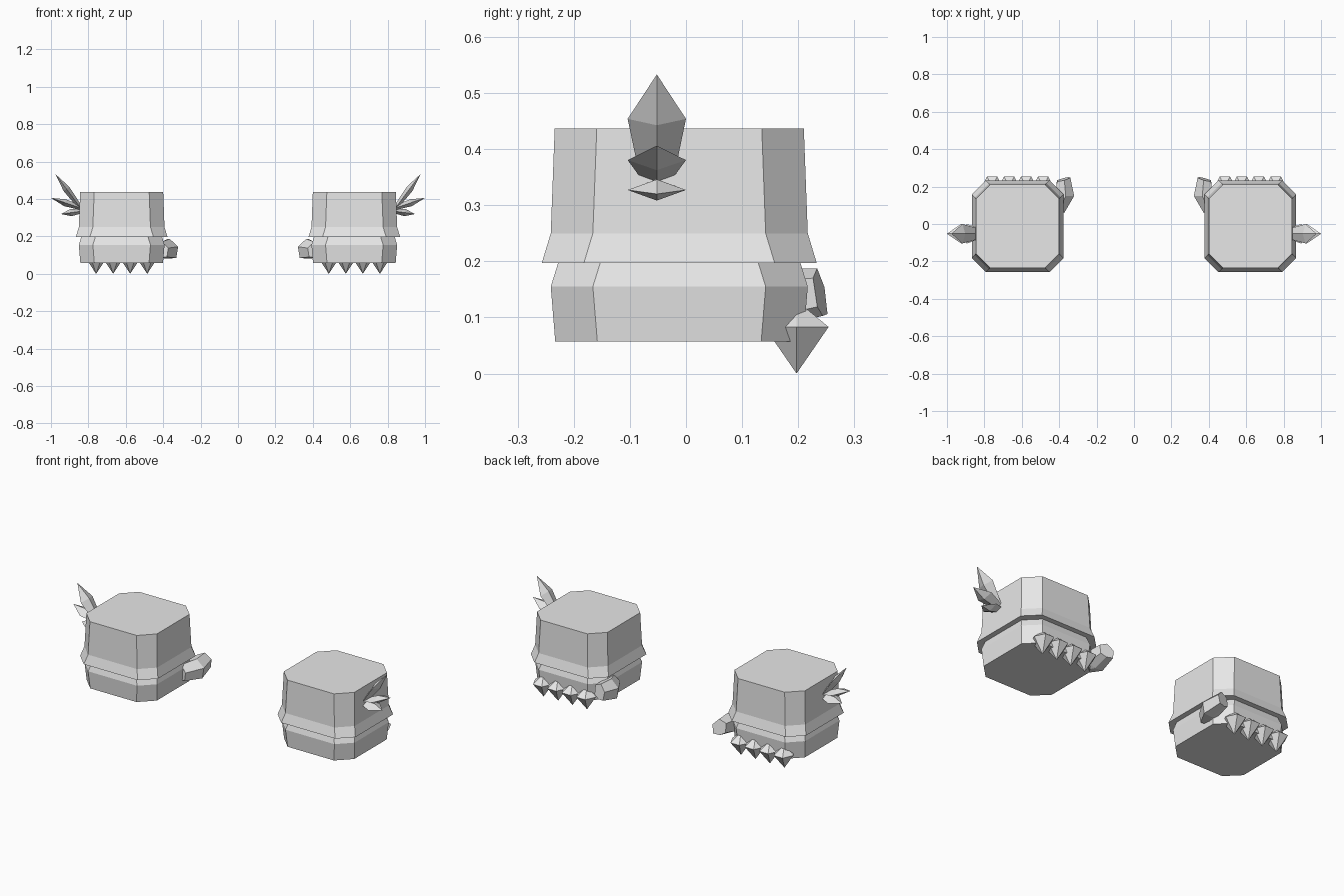
import bpy, bmesh, math
from mathutils import Vector

if "Cube" in bpy.data.objects:
    bpy.data.objects.remove(bpy.data.objects["Cube"], do_unlink=True)

grey = bpy.data.materials.new("plain_grey")
grey.use_nodes = True
grey.diffuse_color = (0.8, 0.8, 0.8, 1)
grey.node_tree.nodes["Principled BSDF"].inputs["Base Color"].default_value = (0.8, 0.8, 0.8, 1)

CX, CY = 0.622, -0.012  # centre of one gauntlet


def loft(name, rings):
    """Skin a list of point rings, cap the ends, mirror to the other hand."""
    bm = bmesh.new()
    loops = [[bm.verts.new(p) for p in ring] for ring in rings]
    for a, b in zip(loops, loops[1:]):
        n = max(len(a), len(b))
        for i in range(n):
            j = (i + 1) % n
            if len(a) == 1:
                bm.faces.new((a[0], b[i], b[j]))
            elif len(b) == 1:
                bm.faces.new((a[i], a[j], b[0]))
            else:
                bm.faces.new((a[i], a[j], b[j], b[i]))
    for cap in (loops[0], loops[-1]):
        if len(cap) > 2:
            bm.faces.new(cap)
    bmesh.ops.recalc_face_normals(bm, faces=bm.faces)
    mesh = bpy.data.meshes.new(name)
    bm.to_mesh(mesh)
    bm.free()
    mesh.materials.append(grey)
    obj = bpy.data.objects.new(name, mesh)
    bpy.context.collection.objects.link(obj)
    obj.modifiers.new("other_hand", "MIRROR").use_mirror_merge = False
    return obj


def chamfered_square(half, z, cut=0.075):
    c = half - cut
    pts = [(half, -c), (half, c), (c, half), (-c, half),
           (-half, c), (-half, -c), (-c, -half), (c, -half)]
    return [(CX + x, CY + y, z) for x, y in pts]


# Flared cuff and the fist block below it
loft("cuff", [chamfered_square(h, z) for h, z in
              ((0.245, 0.197), (0.229, 0.25), (0.222, 0.437))])
loft("fist", [chamfered_square(h, z) for h, z in
              ((0.221, 0.057), (0.229, 0.155), (0.215, 0.2))])

# Row of six-sided knuckle spikes along the back edge
for i in range(4):
    x, y = CX + 0.091 * (i - 1.5), 0.197
    ring = [(x + 0.055 * math.cos(k * math.pi / 3),
             y + 0.066 * math.sin(k * math.pi / 3), 0.083) for k in range(6)]
    loft(f"knuckle_spike_{i + 1}", [[(x, y, 0)], ring, [(x, y, 0.13)]])


# Fan of flat blade-like spikes on the outer side of the cuff
def blade(name, base, tip, belly):
    base, tip = (Vector((p[0], -0.052, p[1])) for p in (base, tip))
    axis = (tip - base).normalized()
    thick = Vector((axis.z, 0, -axis.x)) * 0.019
    wide = Vector((0, 0.052, 0))
    rings = []
    for t, s in ((0, 0.5), (belly, 1)):
        c = base.lerp(tip, t)
        rings.append([c + d * s for d in (thick, wide, -thick, -wide)])
    loft(name, rings + [[tip]])


blade("upper_blade", (0.825, 0.33), (0.976, 0.533), 0.61)
blade("middle_blade", (0.82, 0.345), (1.0, 0.406), 0.58)
blade("lower_blade", (0.82, 0.337), (0.947, 0.32), 0.58)

# Bent thumb: one six-sided section, carried along and tilted at the tip
SECTION = [(-0.05, 0.01), (-0.04, -0.05), (0.01, -0.054),
           (0.05, -0.034), (0.05, 0.03), (-0.005, 0.052)]


def thumb_ring(cx, y, cz, sx, sz, lean_x, lean_z):
    return [(cx + x * sx, y + lean_x * x + lean_z * z, cz + z * sz) for x, z in SECTION]


loft("thumb", [
    thumb_ring(0.41, 0.07, 0.13, 0.75, 0.8, 0.2, 0),
    thumb_ring(0.37, 0.15, 0.135, 1, 1, 0, 0),
    thumb_ring(0.376, 0.239, 0.146, 0.72, 0.8, -0.18, -0.12),
])
